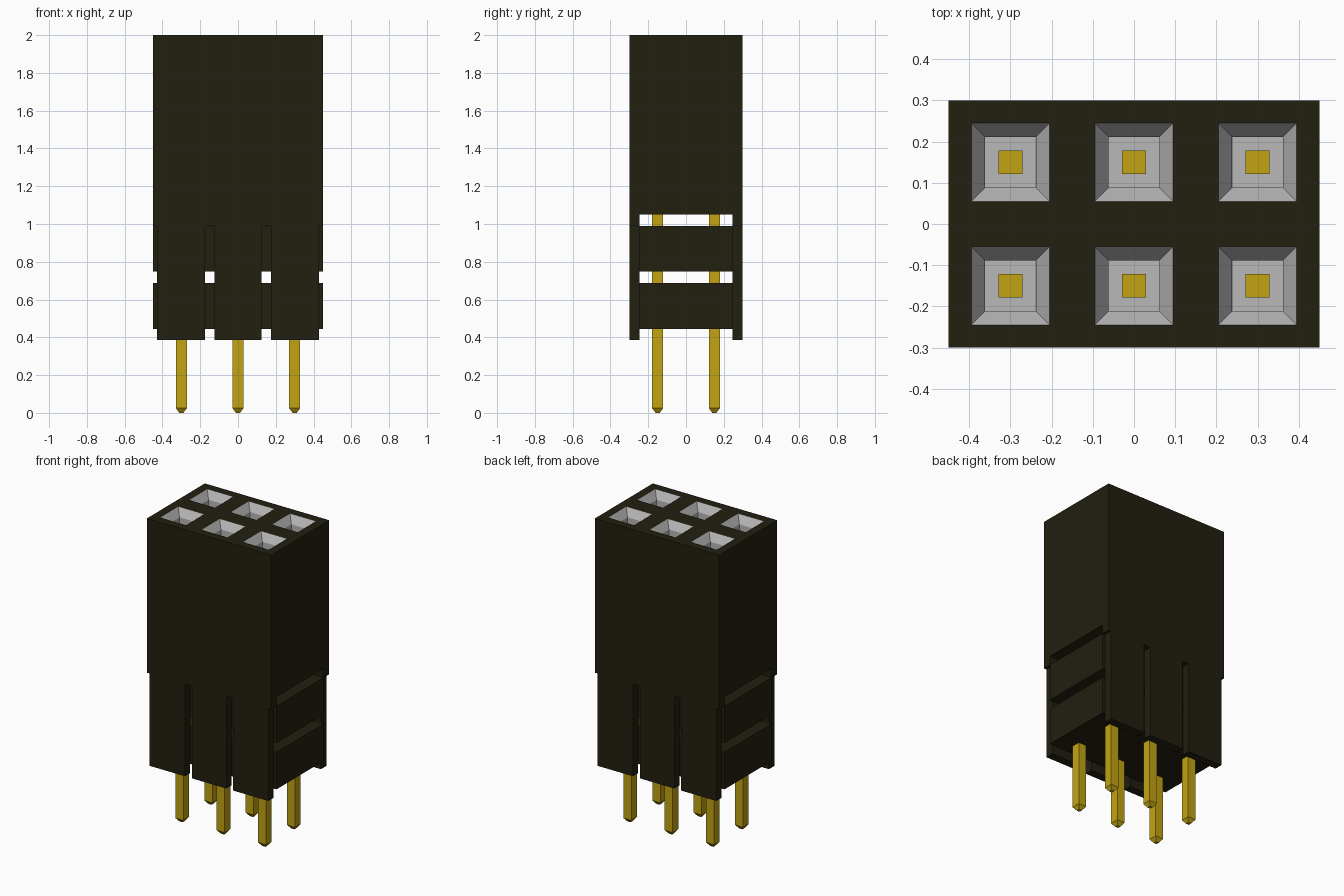
import bpy, bmesh

if "Cube" in bpy.data.objects:
    bpy.data.objects.remove(bpy.data.objects["Cube"])


def material(name, rgb):
    m = bpy.data.materials.new(name)
    m.diffuse_color = (*rgb, 1.0)
    m.use_nodes = True
    m.node_tree.nodes["Principled BSDF"].inputs["Base Color"].default_value = m.diffuse_color
    return m


BLACK = material("black plastic", (0.016, 0.014, 0.005))
GREY = material("silver grey", (0.48, 0.48, 0.48))
GOLD = material("gold", (0.54, 0.37, 0.006))

PIN_X = (-0.3, 0.0, 0.3)
PIN_Y = (-0.15, 0.15)


def finish(name, bm, *mats):
    bmesh.ops.recalc_face_normals(bm, faces=bm.faces[:])
    mesh = bpy.data.meshes.new(name)
    bm.to_mesh(mesh)
    bm.free()
    for m in mats:
        mesh.materials.append(m)
    ob = bpy.data.objects.new(name, mesh)
    bpy.context.collection.objects.link(ob)
    return ob


def loft(bm, cx, cy, sections):
    """Stack rectangles (half x, half y, z) and skin them into a solid."""
    rings = []
    for hx, hy, z in sections:
        rings.append([bm.verts.new((cx + sx * hx, cy + sy * hy, z))
                      for sx, sy in ((-1, -1), (1, -1), (1, 1), (-1, 1))])
    for a, b in zip(rings, rings[1:]):
        for i in range(4):
            j = (i + 1) % 4
            bm.faces.new((a[i], a[j], b[j], b[i]))
    bm.faces.new(rings[0][::-1])
    bm.faces.new(rings[-1])


# Upper housing: gridded top whose socket cells become funnels and shafts
HOLE, SHAFT = 0.095, 0.048
xs = [-0.45] + [x + s * HOLE for x in PIN_X for s in (-1, 1)] + [0.45]
ys = [-0.3] + [y + s * HOLE for y in PIN_Y for s in (-1, 1)] + [0.3]
bm = bmesh.new()
grid = [[bm.verts.new((x, y, 2.0)) for y in ys] for x in xs]
sockets = []
for i in range(len(xs) - 1):
    for j in range(len(ys) - 1):
        f = bm.faces.new((grid[i][j], grid[i + 1][j],
                          grid[i + 1][j + 1], grid[i][j + 1]))
        if i % 2 and j % 2:
            sockets.append(f)
rim = [e for e in bm.edges if e.is_boundary]
new = bmesh.ops.extrude_edge_only(bm, edges=rim)["geom"]
for v in new:
    if isinstance(v, bmesh.types.BMVert):
        v.co.z = 1.05
bmesh.ops.contextual_create(bm, geom=[e for e in bm.edges if e.is_boundary])
for f in sockets:
    f.material_index = 1
slopes = bmesh.ops.inset_individual(bm, faces=sockets, thickness=HOLE - SHAFT)
for f in slopes["faces"]:
    f.material_index = 1
for f in sockets:
    for v in f.verts:
        v.co.z = 1.95
shaft = bmesh.ops.inset_individual(bm, faces=sockets, thickness=0.0005)
for f in shaft["faces"]:
    f.material_index = 1
for f in sockets:
    for v in f.verts:
        v.co.z = 1.2
finish("upper_housing", bm, BLACK, GREY)

# Front and back walls: slotted comb profile, mirrored in y
half = [(0.45, 1.05), (0.45, 0.99), (0.43, 0.99), (0.43, 0.385),
        (0.175, 0.385), (0.175, 0.99), (0.125, 0.99), (0.125, 0.385)]
comb = half + [(-x, z) for x, z in reversed(half)]
for name, s in (("front_wall", -1), ("back_wall", 1)):
    bm = bmesh.new()
    face = bm.faces.new([bm.verts.new((x, s * 0.3, z)) for x, z in comb])
    ext = bmesh.ops.extrude_face_region(bm, geom=[face], use_keep_orig=True)
    for v in ext["geom"]:
        if isinstance(v, bmesh.types.BMVert):
            v.co.y = s * 0.245
    finish(name, bm, BLACK)

# Inner cross blocks between the walls
for name, z0, z1 in (("lower_block", 0.445, 0.688), ("middle_block", 0.748, 0.99)):
    bm = bmesh.new()
    loft(bm, 0, 0, [(0.45, 0.245, z0), (0.45, 0.245, z1)])
    finish(name, bm, BLACK)

# Contact pins with tapered tips, ending just above each shaft floor
bm = bmesh.new()
for x in PIN_X:
    for y in PIN_Y:
        loft(bm, x, y, [(0.011, 0.011, 0.0), (0.029, 0.029, 0.025),
                        (0.029, 0.029, 1.205)])
finish("contact_pins", bm, GOLD)
